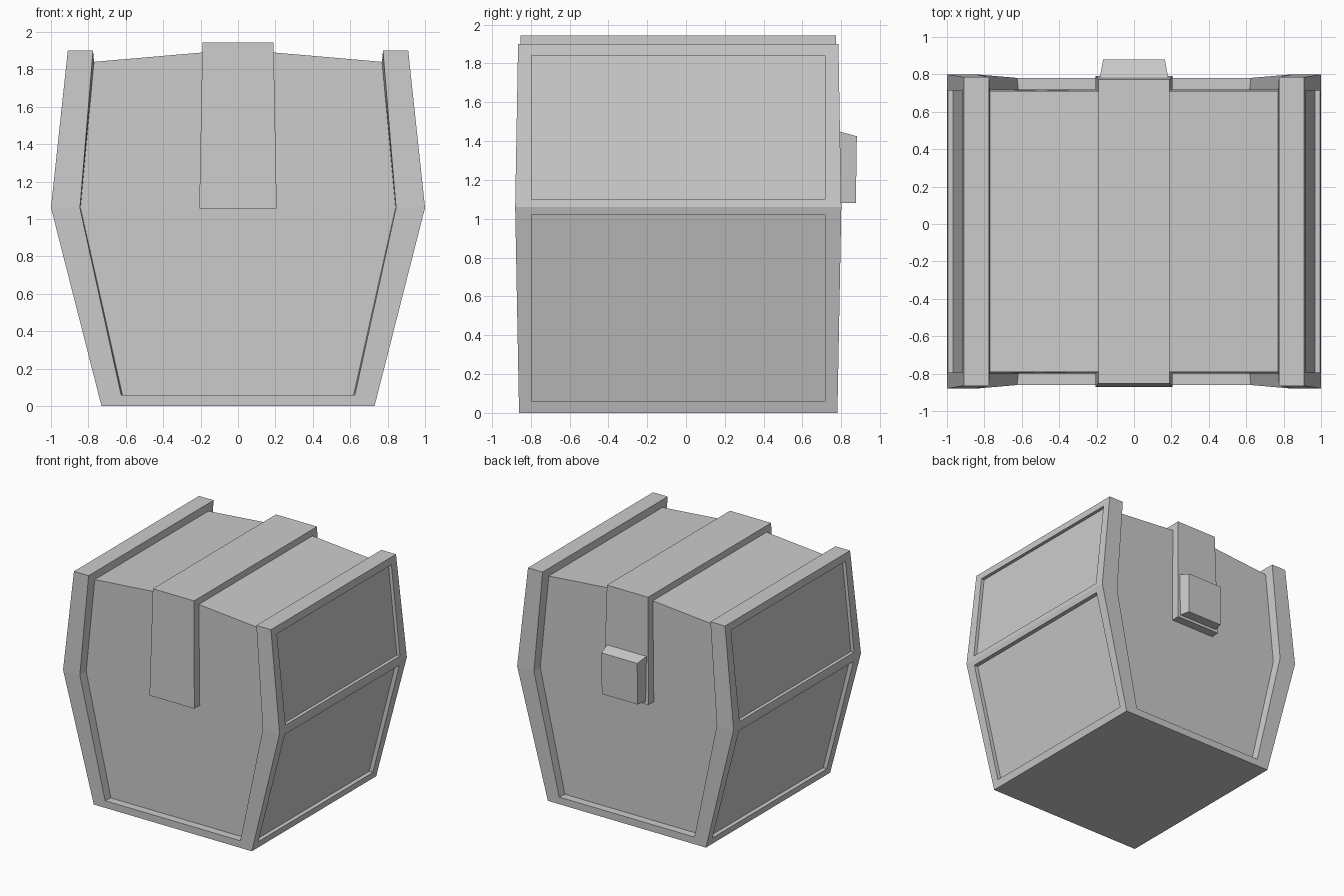
import bpy, bmesh

if "Cube" in bpy.data.objects:
    bpy.data.objects.remove(bpy.data.objects["Cube"])

YC = -0.04  # the body is centred slightly forward because of the rear latch


def build(name, faces, y=0.0):
    """Make an object from faces given as lists of points, welding shared corners."""
    bm = bmesh.new()
    for pts in faces:
        bm.faces.new([bm.verts.new(p) for p in pts])
    bmesh.ops.remove_doubles(bm, verts=bm.verts, dist=1e-4)
    bmesh.ops.recalc_face_normals(bm, faces=bm.faces)
    me = bpy.data.meshes.new(name)
    bm.to_mesh(me)
    bm.free()
    ob = bpy.data.objects.new(name, me)
    ob.location.y = y
    bpy.context.collection.objects.link(ob)
    return ob


def block(name, a, b, y=0.0):
    """Closed solid between two matching four-point loops."""
    faces = [a, b]
    for i in range(4):
        j = (i + 1) % 4
        faces.append([a[i], a[j], b[j], b[i]])
    return build(name, faces, y)


def flip(p, sx, sy):
    return (p[0] * sx, p[1] * sy, p[2])


# Quarter profile: outer shell, frame opening, recessed end panel, roof ridge
O = [(0.73, 0.82, 0), (1.0, 0.84, 1.06), (0.91, 0.825, 1.9)]
I = [(0.625, 0.821, 0.06), (0.845, 0.84, 1.06), (0.775, 0.825, 1.9)]
P = [(0.618, 0.755, 0.06), (0.842, 0.76, 1.06), (0.77, 0.75, 1.84)]
R = (0.19, 0.75, 1.89)
faces = []


def strip(a, b, sx):
    """Face running the full depth of the chest."""
    faces.append([flip(a, sx, 1), flip(b, sx, 1), flip(b, sx, -1), flip(a, sx, -1)])


for sy in (1, -1):
    # End panels, and the bottom rail with its ledge
    for pts in ((O[0], I[0]), (I[0], P[0]), (P[0], P[1]), (P[1], P[2], R)):
        faces.append([flip(p, 1, sy) for p in pts] + [flip(p, -1, sy) for p in reversed(pts)])
    # Corner posts and their inner walls
    for sx in (1, -1):
        for k in (0, 1):
            for a, b in ((O, I), (I, P)):
                faces.append([flip(p, sx, sy) for p in (a[k], a[k + 1], b[k + 1], b[k])])

for sx in (1, -1):
    # Side rails on top and the roof slope
    strip(O[2], I[2], sx)
    strip(I[2], P[2], sx)
    strip(P[2], R, sx)
    # Recessed side panels, lower and upper
    for k, zlo, zhi, depth in ((0, 0.06, 1.02, 0.035), (1, 1.10, 1.84, 0.028)):
        lo, hi = O[k], O[k + 1]

        def at(z, d):
            t = (z - lo[2]) / (hi[2] - lo[2])
            return (lo[0] + (hi[0] - lo[0]) * t - d, 0.755, z)

        def loop(a, b):
            return [flip(a, sx, 1), flip(b, sx, 1), flip(b, sx, -1), flip(a, sx, -1)]

        outer = loop(lo, hi)
        rim = loop(at(zlo, 0), at(zhi, 0))
        inner = loop(at(zlo, depth), at(zhi, depth))
        for a, b in ((outer, rim), (rim, inner)):
            for i in range(4):
                j = (i + 1) % 4
                faces.append([a[i], a[j], b[j], b[i]])
        faces.append(inner)

# Floor and flat middle of the roof
for p in (O[0], R):
    faces.append([flip(p, 1, 1), flip(p, -1, 1), flip(p, -1, -1), flip(p, 1, -1)])
build("chest_body", faces, YC)


def rect(x, y, z):
    return [(x, y, z), (-x, y, z), (-x, -y, z), (x, -y, z)]


# Central strap over the lid
block("lid_strap", rect(0.207, 0.832, 1.055), rect(0.19, 0.812, 1.943), YC)

# Rear latch with tapered front
block("latch",
      [(-0.185, 0.77, 1.08), (0.185, 0.77, 1.08), (0.185, 0.77, 1.455), (-0.185, 0.77, 1.455)],
      [(-0.165, 0.875, 1.08), (0.165, 0.875, 1.08), (0.165, 0.88, 1.425), (-0.165, 0.88, 1.425)])
